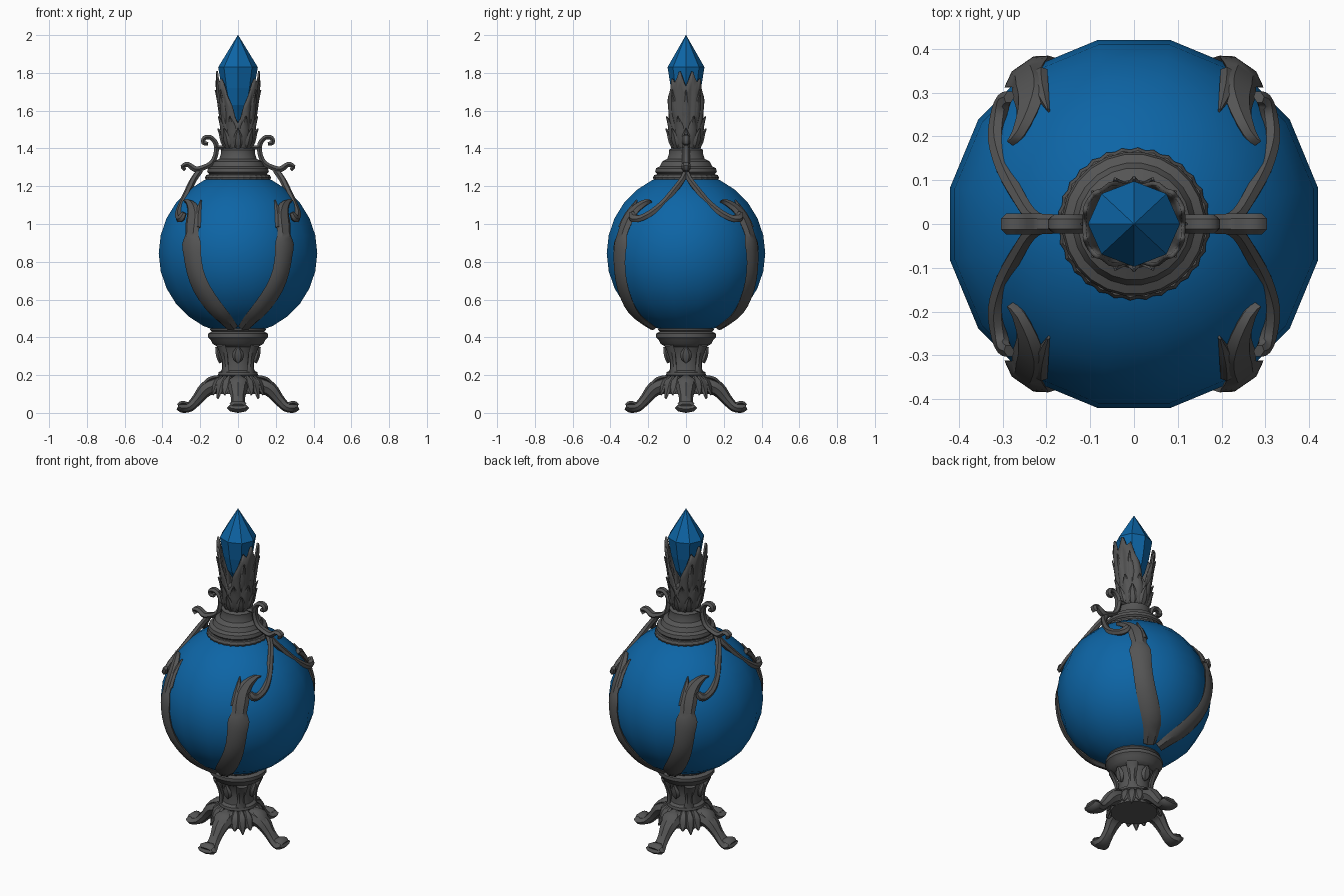
import bpy, bmesh, math
from mathutils import Vector, Matrix

def material(name, col):
    m = bpy.data.materials.new(name)
    m.diffuse_color = (*col, 1)
    return m

METAL = material("dark_metal", (0.09, 0.09, 0.09))
BLUE = material("blue_glass", (0.004, 0.13, 0.38))
Z = Vector((0, 0, 1))
C = Vector((0, 0, 0.845))          # globe centre
R = 0.428                          # globe radius

def finish(name, bm, mat, angle=None):
    bmesh.ops.recalc_face_normals(bm, faces=bm.faces)
    me = bpy.data.meshes.new(name)
    bm.to_mesh(me)
    bm.free()
    me.materials.append(mat)
    ob = bpy.data.objects.new(name, me)
    bpy.context.collection.objects.link(ob)
    if angle:
        bpy.ops.object.select_all(action='DESELECT')
        ob.select_set(True)
        bpy.context.view_layer.objects.active = ob
        bpy.ops.object.shade_smooth_by_angle(angle=math.radians(angle))
    return ob

def skin(bm, rings, closed=True, caps=True):
    vs = [[bm.verts.new(p) for p in r] for r in rings]
    n = len(vs[0])
    for a, b in zip(vs, vs[1:]):
        for i in range(n if closed else n - 1):
            j = (i + 1) % n
            bm.faces.new((a[i], a[j], b[j], b[i]))
    if caps:
        bm.faces.new(vs[0])
        bm.faces.new(vs[-1])

def lathe(name, profile, n, mat, angle=None, ripple=0.0, offset=0.5, sy=1.0):
    bm = bmesh.new()
    rings = []
    for r, z in profile:
        ring = []
        for i in range(n):
            a = 2 * math.pi * (i + offset) / n
            q = r * (1 - ripple * (i % 2))
            ring.append((q * math.cos(a), sy * q * math.sin(a), z))
        rings.append(ring)
    skin(bm, rings)
    return finish(name, bm, mat, angle)

def spline(pts, n=3):
    # Catmull-Rom through (x, y, z, half width, half thickness)
    out = []
    for i in range(len(pts) - 1):
        p = [pts[max(0, min(len(pts) - 1, i + k))] for k in (-1, 0, 1, 2)]
        for s in range(n):
            t = s / n
            out.append([0.5 * (2*b + (c-a)*t + (2*a-5*b+4*c-d)*t*t + (3*b-a-3*c+d)*t**3)
                        for a, b, c, d in zip(*p)])
    return out + [list(pts[-1])]

def sweep(bm, pts, side=None, n=3, M=Matrix(), sides=6):
    # side: fixed width direction; None = lie flat on the globe
    pts = spline(pts, n)
    P = [Vector(p[:3]) for p in pts]
    rings = []
    for i, p in enumerate(P):
        t = (P[min(i + 1, len(P) - 1)] - P[max(i - 1, 0)]).normalized()
        s = side if side else t.cross(p - C).normalized()
        u = s.cross(t).normalized()
        w, h = max(pts[i][3], .002), max(pts[i][4], .002)
        rings.append([M @ (p + s * w * math.cos(k * 2 * math.pi / sides)
                           + u * h * math.sin(k * 2 * math.pi / sides)) for k in range(sides)])
    skin(bm, rings)

def rot(deg):
    return Matrix.Rotation(math.radians(deg), 4, 'Z')

def flip(sx, sy):
    return Matrix.Diagonal((sx, sy, 1, 1))

QUADS = [flip(sx, sy) for sx in (1, -1) for sy in (1, -1)]
X, Y = Vector((1, 0, 0)), Vector((0, 1, 0))

# Blue globe
lathe("globe", [(max(R * math.sin(math.pi * k / 14), .002), C.z - R * math.cos(math.pi * k / 14))
                for k in range(15)], 16, BLUE, 30)

# Blue crystal stopper
lathe("crystal", [(.004, 1.53), (.062, 1.63), (.086, 1.72), (.105, 1.83), (.001, 2.0)],
      8, BLUE, offset=0, sy=.93)

# Pedestal stem and cup below the globe
lathe("pedestal", [(.13, .10), (.13, .14), (.105, .17), (.095, .19), (.108, .20), (.105, .215), (.088, .225),
                   (.085, .27), (.092, .32), (.11, .355)], 16, METAL, 35)
lathe("pedestal_cup", [(.10, .345), (.135, .365), (.145, .385), (.16, .40), (.16, .42), (.14, .43),
                       (.15, .44), (.145, .46), (.10, .47)], 20, METAL, 35)

# Shoulder collar and neck
lathe("collar_rim", [(.13, 1.225), (.17, 1.23), (.175, 1.245), (.168, 1.26), (.13, 1.265)],
      60, METAL, 30, ripple=.03)
lathe("collar", [(.16, 1.235), (.155, 1.265), (.165, 1.275), (.16, 1.295), (.14, 1.305), (.128, 1.33),
                 (.10, 1.345), (.09, 1.375), (.092, 1.392), (.068, 1.405), (.06, 1.44),
                 (.068, 1.5), (.055, 1.53)], 24, METAL, 35)

# Four splayed legs with curled toes
bm = bmesh.new()
for k in range(4):
    sweep(bm, [(.06, 0, .15, .05, .05), (.12, 0, .145, .055, .045), (.17, 0, .125, .05, .04),
               (.215, 0, .072, .036, .03), (.255, 0, .032, .042, .026), (.295, 0, .026, .06, .025),
               (.318, 0, .034, .05, .016)], Y, M=rot(90 * k), sides=8)
    # Toe curl and knee leaf
    sweep(bm, [(.265, 0, .045, .03, .012), (.295, 0, .052, .045, .014), (.318, 0, .04, .035, .01)],
          Y, M=rot(90 * k))
    sweep(bm, [(.10, 0, .19, .02, .012), (.15, 0, .178, .045, .014), (.19, 0, .14, .03, .012),
               (.215, 0, .10, .004, .006)], Y, M=rot(90 * k))
finish("legs", bm, METAL, 35)

# Drooping leaves between the legs
bm = bmesh.new()
for k in range(4):
    for d, low in ((45, .075), (28, .095), (62, .095)):
        sweep(bm, [(.095, 0, .19, .012, .012), (.125, 0, .16, .03, .014), (.138, 0, .125, .026, .012),
                   (.152, 0, low, .004, .006)], Y, M=rot(90 * k + d))
finish("base_leaves", bm, METAL, 35)

# Stem medallions and corner leaves
bm = bmesh.new()
for k in range(4):
    sweep(bm, [(.09, 0, .265, .004, .01), (.098, 0, .285, .026, .014), (.106, 0, .315, .03, .014),
               (.112, 0, .35, .006, .01)], Y, M=rot(90 * k))
    sweep(bm, [(.095, 0, .21, .03, .01), (.095, 0, .27, .02, .014), (.11, 0, .32, .03, .014),
               (.13, 0, .36, .034, .012)], Y, M=rot(90 * k + 45))
finish("stem_ornaments", bm, METAL, 35)

# Four leaf straps hugging the globe: azimuth, height, half width
def on_globe(az, z, w, t, lift=.0):
    r = math.sqrt(max(R * R - (z - C.z) ** 2, 0)) + lift
    a = math.radians(az)
    return (r * math.cos(a), r * math.sin(a), z, w, t)

strap = [(79, .455, .035), (72, .51, .05), (66, .57, .056), (60, .66, .056), (57, .75, .054),
         (55.5, .84, .056), (54.5, .90, .06), (54, .945, .042), (53, 1.0, .047),
         (51, 1.05, .042), (46, 1.09, .03), (38, 1.115, .016), (33, 1.115, .003)]
bm = bmesh.new()
for M in QUADS:
    sweep(bm, [on_globe(a, z, w, .02) for a, z, w in strap], n=2, M=M)
    # Side barb near the tip
    sweep(bm, [on_globe(58, .98, .02, .014), on_globe(55.5, 1.05, .02, .014), on_globe(53, 1.125, .003, .008)],
          n=2, M=M)
finish("globe_straps", bm, METAL, 35)

# Scroll handles and their forked arms
bm = bmesh.new()
for sx in (1, -1):
    M = flip(sx, 1)
    sweep(bm, [(.158, 0, 1.425, .016, .010), (.182, 0, 1.43, .02, .014), (.178, 0, 1.455, .022, .014),
               (.145, 0, 1.458, .022, .014), (.117, 0, 1.425, .022, .015), (.116, 0, 1.375, .022, .015),
               (.137, 0, 1.325, .022, .016), (.18, 0, 1.30, .022, .016), (.225, 0, 1.29, .024, .018),
               (.265, 0, 1.315, .024, .015), (.292, 0, 1.305, .024, .014), (.28, 0, 1.285, .02, .01)],
          Y, M=M)
    sweep(bm, [(.05, 0, 1.405, .025, .012), (.08, 0, 1.405, .022, .012), (.12, 0, 1.405, .02, .012)], Y, M=M)
for M in QUADS:
    sweep(bm, [(.20, 0, 1.285, .016, .018), (.235, .02, 1.235, .017, .018), (.265, .065, 1.175, .018, .018),
               (.297, .125, 1.105, .02, .018), (.315, .19, 1.055, .02, .018), (.31, .245, 1.03, .02, .018),
               (.298, .28, 1.035, .024, .018), (.285, .29, 1.06, .016, .012)], M=M)
finish("handles", bm, METAL, 35)

# Crown: shell with tall side leaves and V openings at front and back
TOPS = [(0, 1.73), (17, 1.82), (30, 1.75), (40, 1.77), (54, 1.70), (68, 1.64), (80, 1.57), (90, 1.535)]
RADII = [(1.39, .062), (1.5, .078), (1.6, .09), (1.7, .10), (1.83, .118)]
def interp(tab, v):
    for (a, p), (b, q) in zip(tab, tab[1:]):
        if v <= b:
            return p + (q - p) * (v - a) / (b - a)
    return tab[-1][1]

bm = bmesh.new()
N = 72
rings = []
for j in range(7):
    ring = []
    for i in range(N):
        deg = 360 * i / N
        fold = abs((deg + 90) % 180 - 90)
        z = 1.39 + (interp(TOPS, fold) - 1.39) * j / 6
        r = interp(RADII, z) + .004 * math.cos(math.radians(deg * 12))
        a = math.radians(deg)
        ring.append((r * math.cos(a), r * math.sin(a), z))
    rings.append(ring)
skin(bm, rings, caps=False)
crown = finish("crown", bm, METAL, 35)
s = crown.modifiers.new("thickness", 'SOLIDIFY')
s.thickness = .01

# Small acanthus leaves around the neck in two rows
bm = bmesh.new()
for k in range(8):
    sweep(bm, [(.066, 0, 1.40, .016, .008), (.082, 0, 1.46, .028, .01), (.092, 0, 1.52, .022, .009),
               (.112, 0, 1.57, .003, .004)], Y, n=2, M=rot(45 * k + 22.5))
    sweep(bm, [(.064, 0, 1.40, .018, .01), (.082, 0, 1.435, .026, .012), (.092, 0, 1.475, .018, .01),
               (.106, 0, 1.505, .003, .005)], Y, n=2, M=rot(45 * k))
for d in (0, 180):
    for e in (-38, 0, 38):
        sweep(bm, [(.082, 0, 1.52, .012, .006), (.096, 0, 1.59, .02, .008), (.106, 0, 1.65, .014, .006),
                   (.12, 0, 1.71, .002, .004)], Y, n=2, M=rot(d + e))
finish("neck_leaves", bm, METAL, 35)
